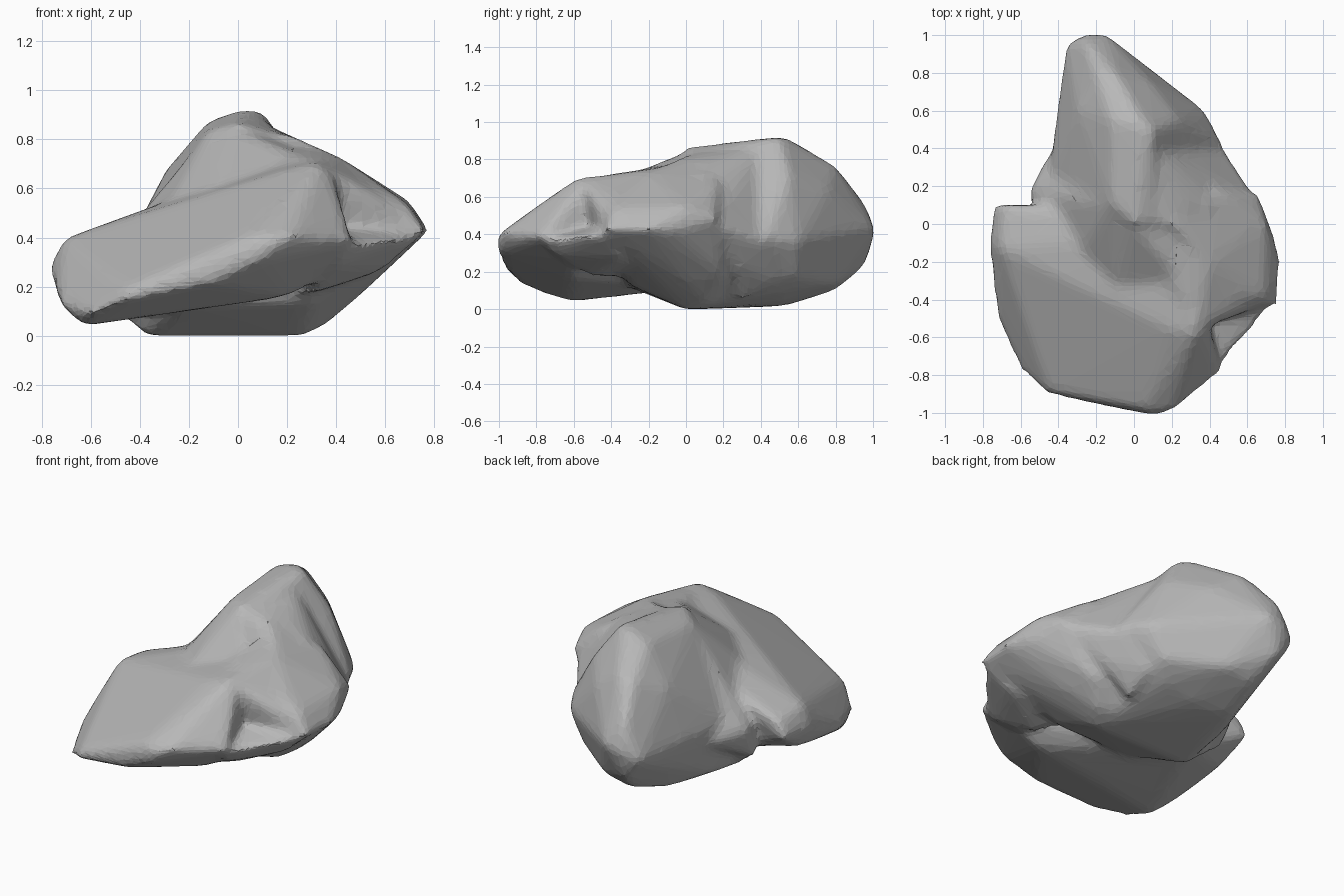
import bpy
import bmesh
from mathutils import Matrix, Vector

default_cube = bpy.data.objects.get("Cube")
if default_cube:
    bpy.data.objects.remove(default_cube, do_unlink=True)


def flat_colour(name, rgb):
    material = bpy.data.materials.new(name)
    material.use_nodes = True
    material.diffuse_color = (*rgb, 1)
    shader = material.node_tree.nodes["Principled BSDF"]
    shader.inputs["Base Color"].default_value = (*rgb, 1)
    shader.inputs["Roughness"].default_value = .9
    return material


def add_hull(bm, corners):
    """Add the closed convex boulder spanned by a few corner points."""
    verts = [bm.verts.new(corner) for corner in corners]
    result = bmesh.ops.convex_hull(bm, input=verts, use_existing_faces=False)
    unused = result["geom_interior"] + result["geom_unused"]
    loose = {item for item in unused if isinstance(item, bmesh.types.BMVert)}
    bmesh.ops.delete(bm, geom=list(loose), context="VERTS")


def add_modifier(obj, kind, **settings):
    modifier = obj.modifiers.new(kind.title(), kind)
    for key, value in settings.items():
        setattr(modifier, key, value)


def bake_modifiers(obj):
    """Replace the mesh by its evaluated result."""
    graph = bpy.context.evaluated_depsgraph_get()
    baked = bpy.data.meshes.new_from_object(obj.evaluated_get(graph))
    obj.modifiers.clear()
    obj.data = baked


def rest_on_ground(mesh):
    lowest = min(vert.co.z for vert in mesh.vertices)
    mesh.transform(Matrix.Translation(Vector((0, 0, -lowest))))


# Tilted slab at the front, overhanging a groove below
front_slab = [
    (-.75, .11, .27), (-.69, .1, .37), (-.71, -.13, .39), (-.77, -.1, .27),
    (-.71, -.1, .14), (-.73, -.5, .12), (-.63, -.61, .03), (-.6, -.78, .08),
    (-.47, -.9, .13), (-.45, -.89, .19), (-.1, -.97, .2), (.1, -1.01, .3),
    (.12, -1.02, .37), (.21, -.99, .4), (.06, -.98, .41), (.47, -.78, .38),
    (.42, -.72, .49), (.4, -.58, .63), (.33, -.58, .7), (.2, -.56, .67),
    (-.4, 0, .1), (.2, -.6, .15), (.4, -.6, .25), (-.4, .1, .46),
    (.2, -.05, .72), (.3, -.2, .72),
]

# Tall rounded lobe at the back
back_lobe = [
    (-.36, .96, .35), (-.25, 1.01, .4), (-.15, 1.01, .42), (.01, .88, .4),
    (.38, .6, .35), (.47, .43, .38), (-.41, .6, .35), (-.46, .2, .35),
    (.03, .53, .92), (-.12, .55, .87), (.1, .5, .91), (-.12, .1, .83),
    (0, 0, .86), (.1, 0, .83), (-.2, .8, .74), (-.1, .8, .76),
    (-.25, .96, .56), (-.3, .6, .66), (-.35, .1, .5), (-.38, 0, -.01),
    (-.38, .3, .05), (.27, 0, -.01), (.2, .5, .08), (-.25, .55, .01),
    (0, .5, .03), (-.2, .8, .09), (-.25, .96, .22), (0, .8, .13),
    (.24, .55, .71), (.08, .76, .63), (.28, .6, .16),
]

# Shoulder on the side, running down to a blunt point
side_shoulder = [
    (.4, -.2, .73), (.2, 0, .82), (.45, .18, .67), (.66, .16, .48),
    (.74, -.05, .42), (.7, 0, .54), (.78, -.2, .42), (.76, -.44, .42),
    (.69, -.4, .53), (.55, -.38, .61), (.48, 0, .14), (.27, 0, -.01),
    (.48, .2, .17), (.3, -.3, .12), (.35, .1, .03), (-.2, -.3, .11),
    (-.38, 0, -.01), (-.48, .08, .07), (0, .3, .01),
]

# Low ledge under the notch between slab and shoulder
notch_ledge = [
    (.46, -.76, .36), (.75, -.42, .4), (.62, -.52, .37), (.5, -.4, .45),
    (.3, -.6, .4), (.3, -.5, .16), (.6, -.35, .26), (.4, -.7, .27),
    (.2, -.2, .15), (.2, -.3, .45),
]

# Shelf running from the slab ridge back to the shoulder
upper_shelf = [
    (.33, -.57, .69), (.38, -.53, .5), (.55, -.39, .6), (.15, -.1, .76),
    (.4, -.2, .73), (.3, 0, .77), (.68, -.41, .5), (.72, -.42, .4),
    (.46, -.47, .36), (.3, -.4, .3), (.1, -.45, .6),
]

# Saddle joining slab and lobe
saddle = [
    (-.12, .1, .82), (0, 0, .84), (.4, .1, .72), (.22, -.25, .74),
    (-.3, -.2, .49), (-.1, -.35, .57), (-.5, .23, .35), (-.56, .17, .3),
    (-.4, .15, .48), (-.35, 0, .5), (-.55, .1, .11), (-.4, 0, .02),
    (-.44, .4, .27), (.2, -.2, .2),
]

# Shallow valley joining lobe and shoulder
valley = [
    (.46, .43, .35), (.53, .26, .4), (.64, .15, .45), (.1, .4, .86),
    (.2, .28, .79), (.3, .1, .77), (.44, .1, .68), (.46, .28, .22),
    (.3, .3, .04), (.3, .5, .13), (0, .2, .1), (.14, .1, .83),
    (.2, 0, .81), (.1, 0, .82),
]

bm = bmesh.new()
for hull in (front_slab, back_lobe, side_shoulder, notch_ledge, upper_shelf,
             saddle, valley):
    add_hull(bm, [Vector(corner) for corner in hull])
bmesh.ops.recalc_face_normals(bm, faces=bm.faces)
mesh = bpy.data.meshes.new("boulder")
bm.to_mesh(mesh)
bm.free()

boulder = bpy.data.objects.new("boulder", mesh)
bpy.context.collection.objects.link(boulder)

# Fuse the masses, weather the edges, then facet the surface
add_modifier(boulder, "REMESH", mode="VOXEL", voxel_size=.02)
add_modifier(boulder, "SMOOTH", factor=.5, iterations=24)
add_modifier(boulder, "DECIMATE", ratio=.1)
bake_modifiers(boulder)
rest_on_ground(boulder.data)

boulder.data.materials.clear()
boulder.data.materials.append(flat_colour("stone grey", (.48, .48, .48)))
for face in boulder.data.polygons:
    face.use_smooth = False
    face.material_index = 0
